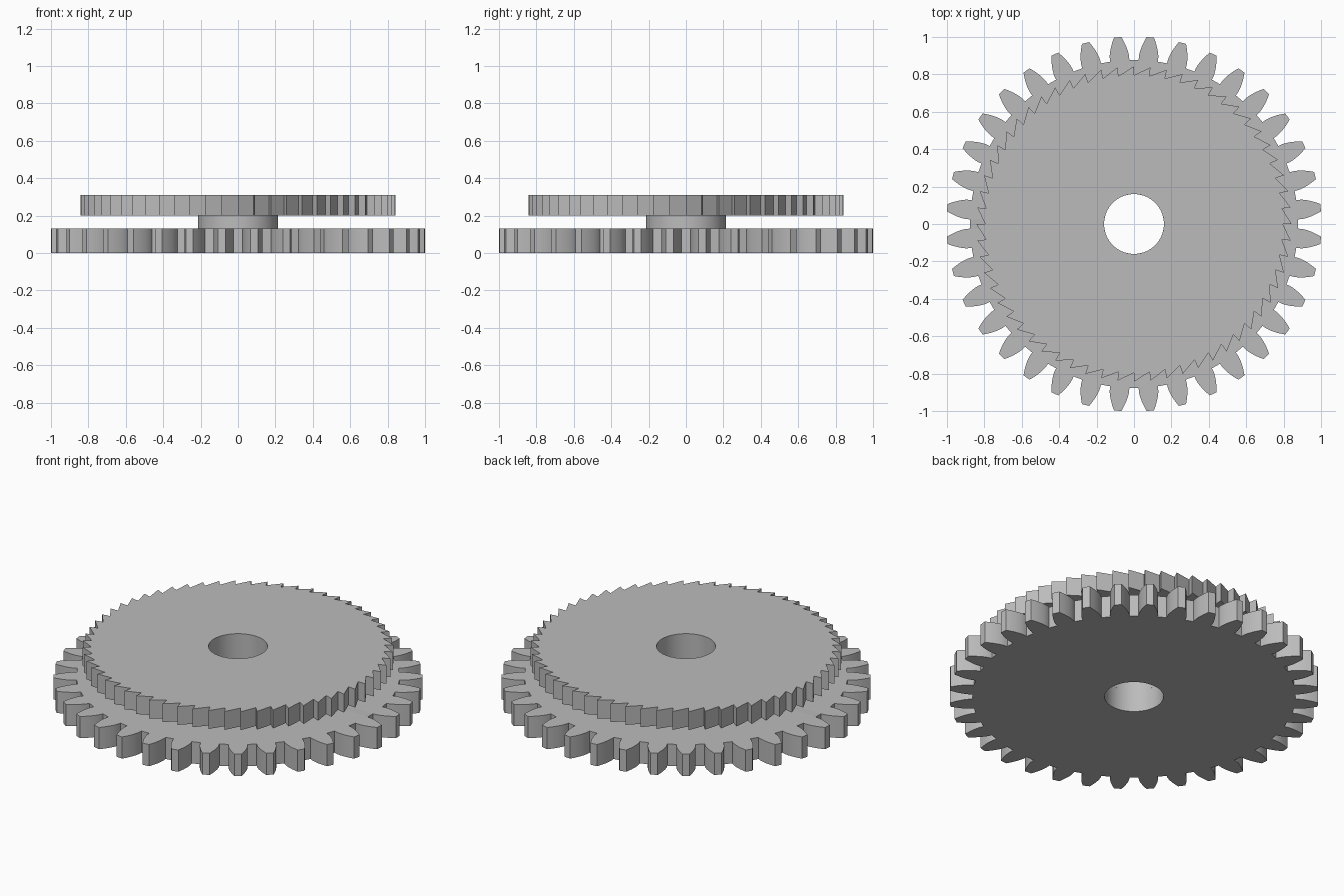
import bpy, bmesh
from math import pi, cos, sin, tan, acos, radians

cube = bpy.data.objects.get("Cube")
if cube:
    bpy.data.objects.remove(cube, do_unlink=True)

BORE = 0.16

steel = bpy.data.materials.new("plain grey")
steel.use_nodes = True
grey = (0.5, 0.5, 0.5, 1)
steel.diffuse_color = grey
steel.node_tree.nodes["Principled BSDF"].inputs["Base Color"].default_value = grey


def bored_plate(name, outline, z0, z1):
    """Extrude a polar outline [(radius, angle)] into a plate with a round bore."""
    bm = bmesh.new()

    def loop(points, z):
        return [bm.verts.new((r * cos(a), r * sin(a), z)) for r, a in points]

    bore = [(BORE, a) for r, a in outline]
    rings = [loop(outline, z0), loop(outline, z1), loop(bore, z1), loop(bore, z0)]
    n = len(outline)
    for k in range(4):
        a, b = rings[k], rings[(k + 1) % 4]
        for i in range(n):
            j = (i + 1) % n
            bm.faces.new((a[i], a[j], b[j], b[i]))
    # radial tooth faces share one bore point
    bmesh.ops.remove_doubles(bm, verts=bm.verts, dist=0.00001)
    bmesh.ops.recalc_face_normals(bm, faces=bm.faces)
    mesh = bpy.data.meshes.new(name)
    bm.to_mesh(mesh)
    bm.free()
    mesh.materials.append(steel)
    obj = bpy.data.objects.new(name, mesh)
    bpy.context.collection.objects.link(obj)
    bpy.ops.object.select_all(action='DESELECT')
    obj.select_set(True)
    bpy.context.view_layer.objects.active = obj
    bpy.ops.object.shade_smooth_by_angle(angle=radians(25))
    return obj


def gear_outline(teeth, tip, root):
    """Involute spur teeth with a 20 degree pressure angle."""
    pressure = radians(20)
    pitch = tip * teeth / (teeth + 2)
    base = pitch * cos(pressure)

    def half_angle(r):
        a = acos(min(1, base / r))
        return pi / (2 * teeth) + tan(pressure) - pressure - tan(a) + a

    steps = 6
    radii = [root] + [base + (tip - base) * i / steps for i in range(steps + 1)]
    points = []
    for k in range(teeth):
        mid = (k + 0.5) * 2 * pi / teeth
        points += [(r, mid - half_angle(r)) for r in radii]
        points += [(r, mid + half_angle(r)) for r in reversed(radii)]
    return points


def ratchet_outline(teeth, tip, root):
    """Saw teeth: a radial step out, then a straight slope back in."""
    points = []
    for k in range(teeth):
        a = k * 2 * pi / teeth
        points += [(root, a), (tip, a)]
    return points


# Spur gear, spacer hub and ratchet wheel stacked on one bore
bored_plate("spur_gear", gear_outline(36, 1.002, 0.877), 0, 0.13)
bored_plate("spacer_hub", [(0.215, i * 2 * pi / 72) for i in range(72)], 0.13, 0.2)
bored_plate("ratchet_wheel", ratchet_outline(60, 0.843, 0.795), 0.2, 0.31)
